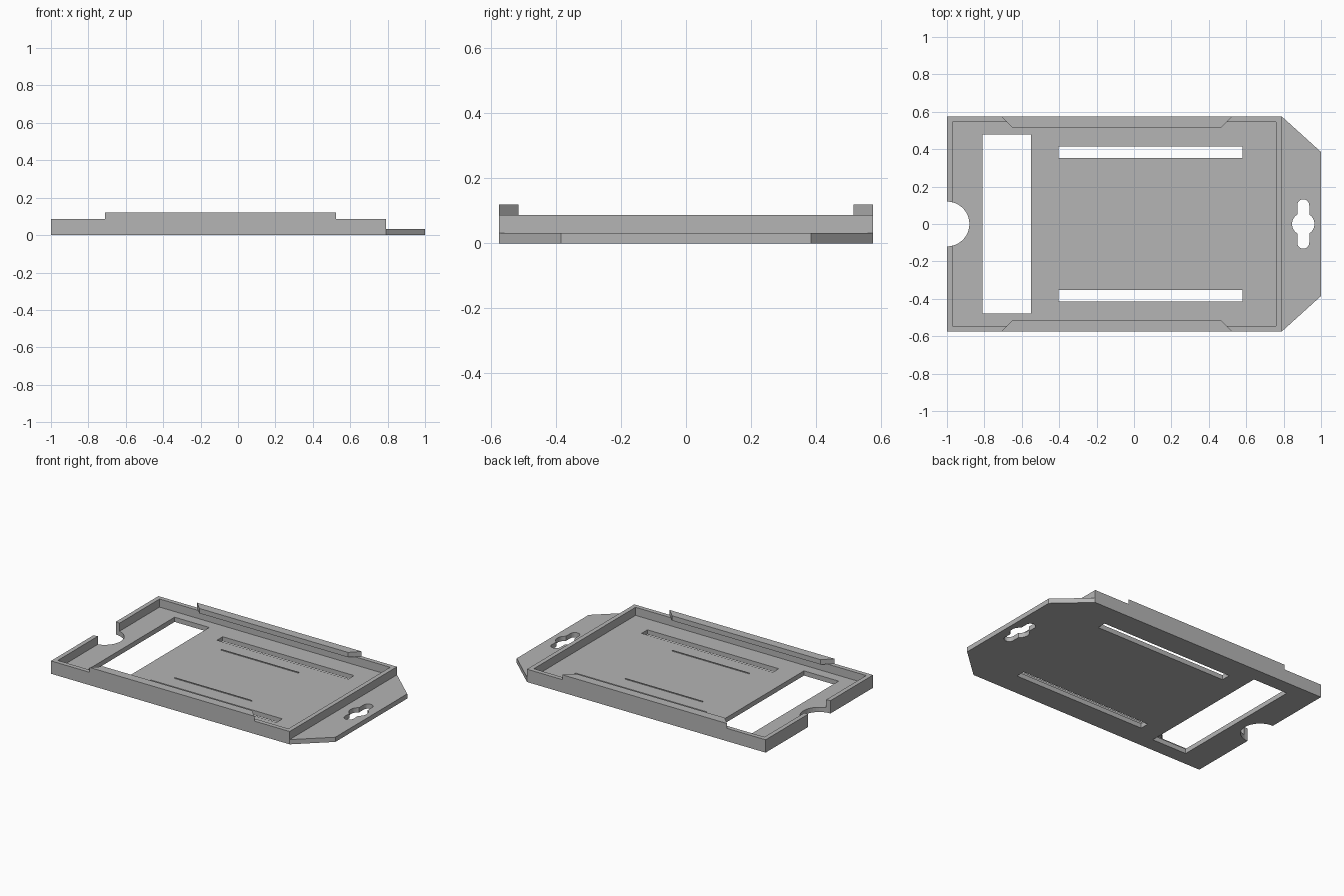
import bpy, bmesh
from math import pi, cos, sin

cube = bpy.data.objects.get("Cube")
if cube:
    bpy.data.objects.remove(cube, do_unlink=True)

grey = bpy.data.materials.new("plain grey")
grey.use_nodes = True
colour = (0.46, 0.46, 0.46, 1)
grey.diffuse_color = colour
grey.node_tree.nodes["Principled BSDF"].inputs["Base Color"].default_value = colour

FLOOR, WALL, LIP = 0.032, 0.087, 0.12
LEFT, RIGHT, HALF = -1.0, 0.79, 0.575
THICK = 0.03


def prism(name, outline, z0, z1):
    """Extrude a flat outline between two heights."""
    bm = bmesh.new()
    face = bm.faces.new([bm.verts.new((x, y, z0)) for x, y in outline])
    top = bmesh.ops.extrude_face_region(bm, geom=[face])["geom"]
    verts = [v for v in top if isinstance(v, bmesh.types.BMVert)]
    bmesh.ops.translate(bm, verts=verts, vec=(0, 0, z1 - z0))
    bmesh.ops.recalc_face_normals(bm, faces=bm.faces)
    mesh = bpy.data.meshes.new(name)
    bm.to_mesh(mesh)
    bm.free()
    mesh.materials.append(grey)
    obj = bpy.data.objects.new(name, mesh)
    bpy.context.collection.objects.link(obj)
    return obj


def rect(x0, x1, y0, y1):
    return [(x0, y0), (x1, y0), (x1, y1), (x0, y1)]


def circle(cx, cy, r, n=40):
    return [(cx + r * cos(2 * pi * i / n), cy + r * sin(2 * pi * i / n)) for i in range(n)]


def stadium(cx, half, r, n=12):
    """Upright slot outline with round ends."""
    upper = [(cx + r * cos(pi * i / n), half - r + r * sin(pi * i / n)) for i in range(n + 1)]
    return upper + [(2 * cx - x, -y) for x, y in upper]


def combine(target, tool, operation):
    """Apply a boolean and discard the tool."""
    mod = target.modifiers.new("combine", "BOOLEAN")
    mod.operation, mod.object, mod.solver = operation, tool, "EXACT"
    bpy.context.view_layer.update()
    result = target.evaluated_get(bpy.context.evaluated_depsgraph_get())
    mesh = bpy.data.meshes.new_from_object(result)
    target.modifiers.clear()
    target.data = mesh
    bpy.data.objects.remove(tool, do_unlink=True)


# Shallow tray: a block with its inside hollowed out
tray = prism("tray", rect(LEFT, RIGHT, -HALF, HALF), 0, WALL)
inside = rect(LEFT + THICK, RIGHT - THICK, -HALF + THICK, HALF - THICK)
combine(tray, prism("pocket", inside, FLOOR, 1), "DIFFERENCE")

# Tapered mounting tab at the end
tab = [(RIGHT - 0.01, -HALF), (RIGHT, -HALF), (1, -0.385), (1, 0.385), (RIGHT, HALF), (RIGHT - 0.01, HALF)]
combine(tray, prism("tab", tab, 0, FLOOR), "UNION")

# Openings: window, two long slots, thumb notch and keyhole
openings = [
    rect(-0.81, -0.55, -0.478, 0.478),
    rect(-0.405, 0.58, 0.353, 0.415),
    rect(-0.405, 0.58, -0.415, -0.353),
    circle(LEFT, 0, 0.12),
    circle(0.905, 0, 0.06),
    stadium(0.905, 0.132, 0.032),
]
for outline in openings:
    combine(tray, prism("opening", outline, -1, 1), "DIFFERENCE")

for side, label in ((-1, "front"), (1, "back")):
    # Overhanging retaining lip with angled ends
    lip = [(-0.71, HALF), (0.525, HALF), (0.465, 0.515), (-0.65, 0.515)]
    prism(label + "_lip", [(x, side * y) for x, y in lip], WALL, LIP)
    # Hairline rib on the floor
    y = side * 0.25
    prism(label + "_rib", rect(-0.3, 0.28, y - 0.002, y + 0.002), FLOOR - 0.005, FLOOR + 0.006)
